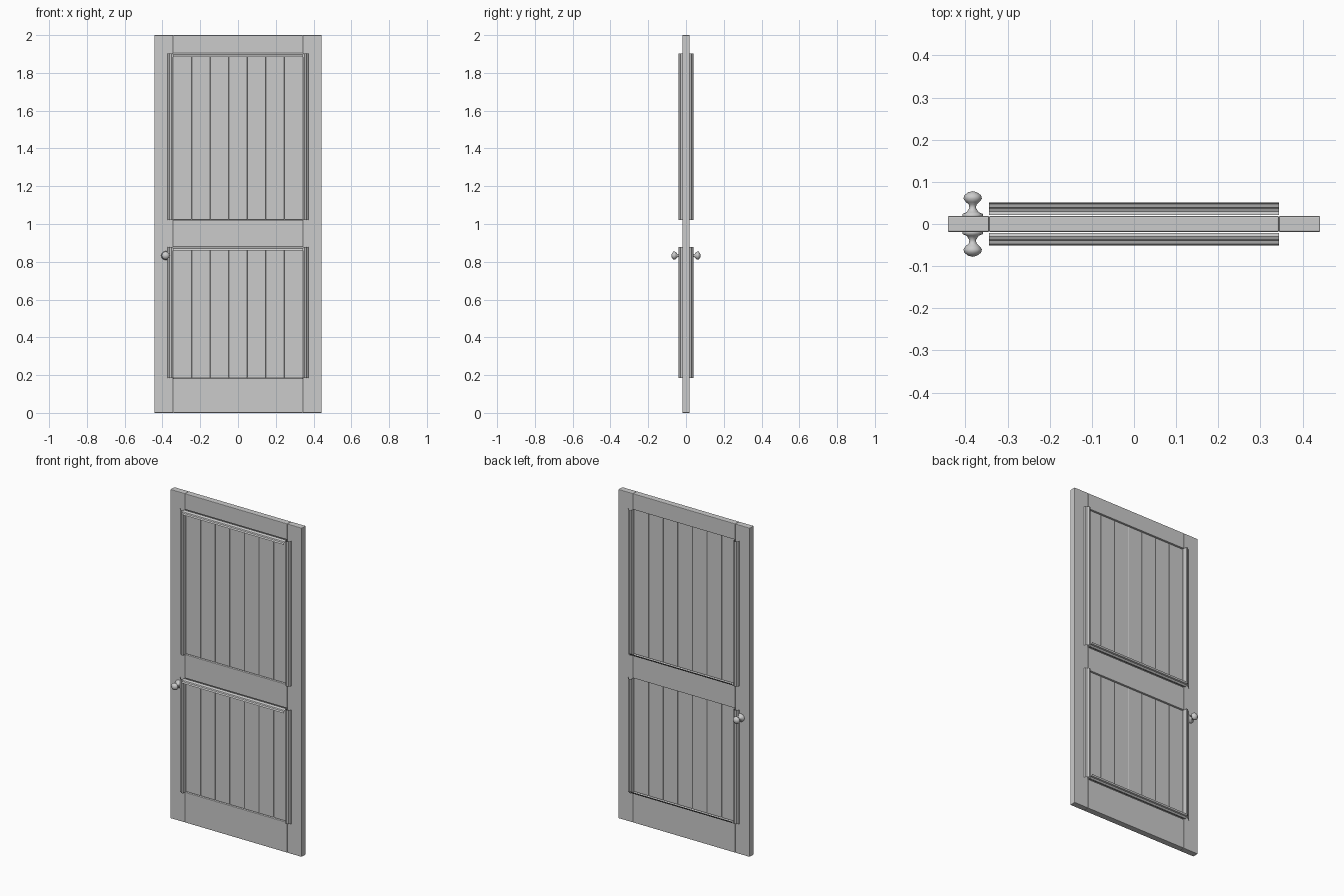
import bpy, bmesh, math

if "Cube" in bpy.data.objects:
    bpy.data.objects.remove(bpy.data.objects["Cube"])


def make_object(name, bm):
    mesh = bpy.data.meshes.new(name)
    bm.to_mesh(mesh)
    bm.free()
    obj = bpy.data.objects.new(name, mesh)
    bpy.context.collection.objects.link(obj)
    return obj


def box(name, x0, x1, y0, y1, z0, z1, bevel):
    bm = bmesh.new()
    bmesh.ops.create_cube(bm, size=1)
    for v in bm.verts:
        v.co.x = x0 + (v.co.x + 0.5) * (x1 - x0)
        v.co.y = y0 + (v.co.y + 0.5) * (y1 - y0)
        v.co.z = z0 + (v.co.z + 0.5) * (z1 - z0)
    obj = make_object(name, bm)
    mod = obj.modifiers.new("soft_edges", "BEVEL")
    mod.width = bevel
    mod.segments = 2
    return obj


def strip(name, start, end):
    # open moulding strip between two matching cross-sections
    bm = bmesh.new()
    a = [bm.verts.new(p) for p in start]
    b = [bm.verts.new(p) for p in end]
    for i in range(len(a) - 1):
        bm.faces.new((a[i], a[i + 1], b[i + 1], b[i]))
    return make_object(name, bm)


W, INNER, T = 0.442, 0.344, 0.019
PANELS = {"upper": (1.022, 1.903), "lower": (0.184, 0.878)}

# Door frame
for side, s in (("left", -1), ("right", 1)):
    xs = sorted((s * INNER, s * W))
    box(f"{side}_stile", *xs, -T, T, 0, 2, 0.003)
for name, z0, z1 in (("bottom_rail", 0, 0.184), ("middle_rail", 0.878, 1.022),
                     ("top_rail", 1.903, 2)):
    box(name, -INNER, INNER, -T, T, z0, z1, 0.003)

# Moulding cross-section: (distance across, height above door face)
PROFILE = [(0.0, 0.0), (0.0, 0.018), (0.009, 0.02), (0.015, 0.017),
           (0.018, 0.012), (0.026, 0.009), (0.03, 0.0)]

for panel, (z0, z1) in PANELS.items():
    # Seven vertical boards
    step = 2 * INNER / 7
    for i in range(7):
        x = -INNER + i * step
        box(f"{panel}_board_{i + 1}", x, x + step, -0.009, 0.009, z0, z1, 0.003)
    # Upright mouldings on both faces
    for s in (-1, 1):
        for f in (-1, 1):
            sec = [(s * (INNER + d), f * (T + h)) for d, h in PROFILE]
            strip(f"{panel}_upright_moulding", [(x, y, z0) for x, y in sec],
                  [(x, y, z1) for x, y in sec])
    # Cross mouldings: top edge on the front, bottom edge on the back
    for f, z in ((-1, z1), (1, z0)):
        sec = [(f * (T + 0.002 + d), z + f * (0.018 - h)) for d, h in PROFILE[1:]]
        strip(f"{panel}_cross_moulding", [(-INNER, y, zz) for y, zz in sec],
              [(INNER, y, zz) for y, zz in sec])

# Knobs, turned from (distance from door centre, radius)
KNOB = [(0.015, 0.0), (0.015, 0.024), (0.024, 0.024), (0.028, 0.014), (0.038, 0.008),
        (0.046, 0.009), (0.052, 0.016), (0.060, 0.022), (0.068, 0.020),
        (0.075, 0.011), (0.078, 0.0)]
for name, f in (("front_knob", -1), ("back_knob", 1)):
    bm = bmesh.new()
    verts = [bm.verts.new((-0.383 + r, f * y, 0.833)) for y, r in KNOB]
    edges = [bm.edges.new(p) for p in zip(verts, verts[1:])]
    bmesh.ops.spin(bm, geom=verts + edges, cent=(-0.383, 0, 0.833), axis=(0, 1, 0),
                   angle=math.tau, steps=12, use_duplicate=False)
    bmesh.ops.remove_doubles(bm, verts=bm.verts, dist=0.0001)
    bmesh.ops.recalc_face_normals(bm, faces=bm.faces)
    knob = make_object(name, bm)
    knob.data.shade_smooth()
